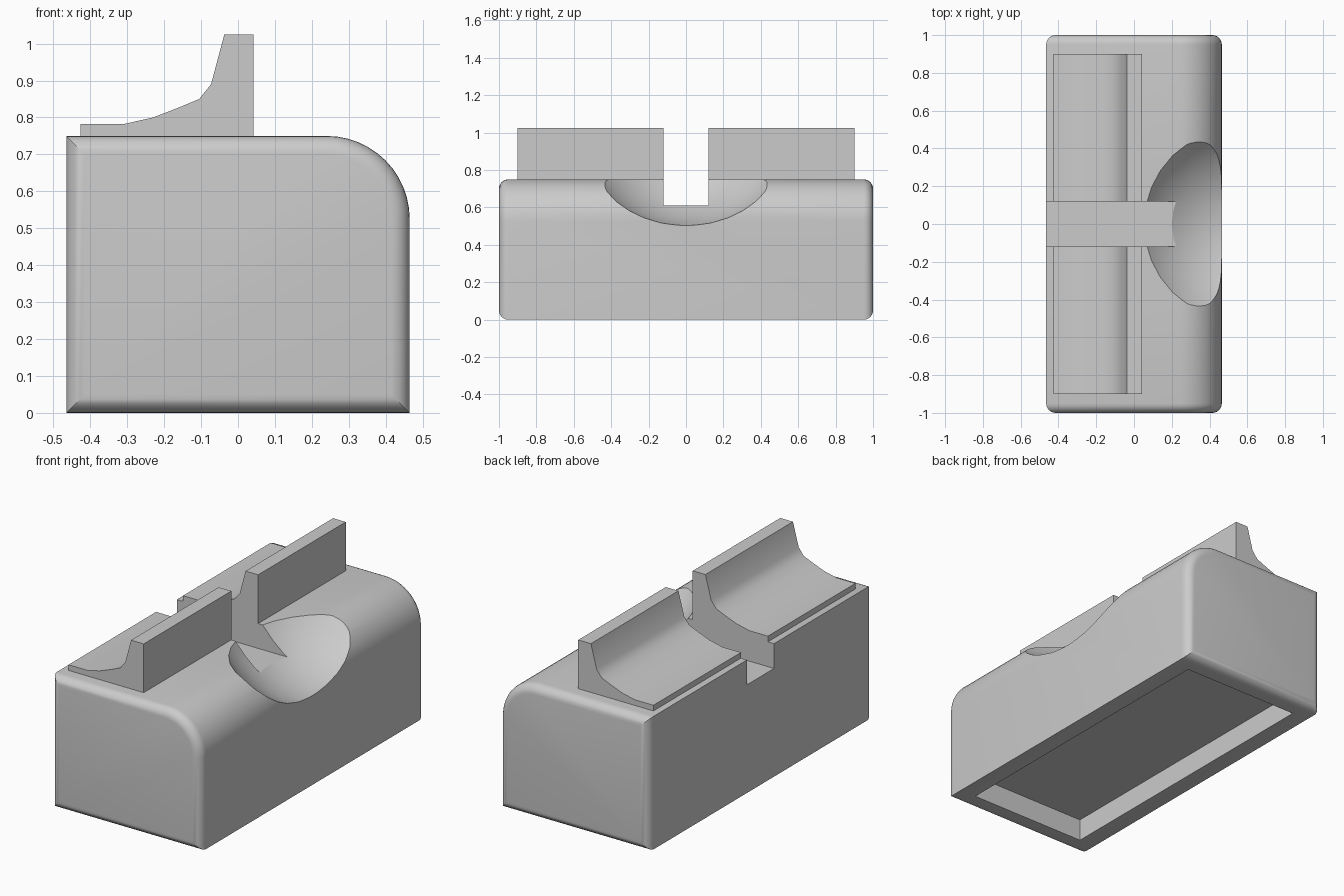
import bpy
import bmesh
from math import cos, sin, pi, radians
from mathutils import Matrix

if "Cube" in bpy.data.objects:
    bpy.data.objects.remove(bpy.data.objects["Cube"], do_unlink=True)

grey = bpy.data.materials.new("light grey")
grey.use_nodes = True
colour = (0.6, 0.6, 0.6, 1)
grey.diffuse_color = colour
grey.node_tree.nodes["Principled BSDF"].inputs["Base Color"].default_value = colour


def make_object(name, bm):
    bmesh.ops.recalc_face_normals(bm, faces=bm.faces)
    mesh = bpy.data.meshes.new(name)
    bm.to_mesh(mesh)
    bm.free()
    mesh.materials.append(grey)
    obj = bpy.data.objects.new(name, mesh)
    bpy.context.collection.objects.link(obj)
    return obj


def extrude_profile(name, points, y0, y1, round_ends=0):
    """Extrude an x-z outline along y, optionally rounding the end rims."""
    bm = bmesh.new()
    face = bm.faces.new([bm.verts.new((x, y0, z)) for x, z in points])
    new = bmesh.ops.extrude_face_region(bm, geom=[face])["geom"]
    bmesh.ops.translate(bm, vec=(0, y1 - y0, 0),
                        verts=[v for v in new if isinstance(v, bmesh.types.BMVert)])
    if round_ends:
        rims = [e for e in bm.edges
                if abs(e.verts[0].co.y - e.verts[1].co.y) < 0.001]
        bmesh.ops.bevel(bm, geom=rims, offset=round_ends, segments=6,
                        profile=0.5, affect='EDGES')
    return make_object(name, bm)


def box(name, x0, x1, y, z0, z1):
    return extrude_profile(name, [(x0, z0), (x1, z0), (x1, z1), (x0, z1)], -y, y)


def activate(obj):
    bpy.ops.object.select_all(action='DESELECT')
    obj.select_set(True)
    bpy.context.view_layer.objects.active = obj


def cut(target, cutter):
    mod = target.modifiers.new("cut", 'BOOLEAN')
    mod.operation = 'DIFFERENCE'
    mod.solver = 'EXACT'
    mod.object = cutter
    activate(target)
    bpy.ops.object.modifier_apply(modifier=mod.name)
    bpy.data.objects.remove(cutter, do_unlink=True)


def smooth(obj):
    activate(obj)
    bpy.ops.object.shade_smooth_by_angle(angle=radians(30))


# Body: block with one large rounded top edge and softened ends
half, top, radius = 0.465, 0.75, 0.225
outline = [(-half, 0), (half, 0)]
for i in range(13):
    a = i / 12 * pi / 2
    outline.append((half - radius + radius * cos(a), top - radius + radius * sin(a)))
outline.append((-half, top))
body = extrude_profile("body", outline, -1, 1, round_ends=0.05)

# Underside recess
cut(body, box("recess_cutter", -0.365, 0.365, 0.885, -0.1, 0.125))

# Spherical thumb scoop
bm = bmesh.new()
bmesh.ops.create_uvsphere(bm, u_segments=32, v_segments=24, radius=0.64,
                          matrix=Matrix.Translation((0.565, 0, 1.135)))
cut(body, make_object("scoop_cutter", bm))

# Slot running from the rear edge into the scoop
cut(body, box("slot_cutter", -0.6, 0.5, 0.12, 0.61, 1.2))
smooth(body)

# Pair of curved rails on top
rail = [(-0.427, top), (0.042, top), (0.042, 1.025), (-0.037, 1.025),
        (-0.073, 0.89), (-0.105, 0.85), (-0.165, 0.825), (-0.23, 0.8),
        (-0.31, 0.782), (-0.427, 0.782)]
for name, y0, y1 in (("front_rail", -0.9, -0.12), ("back_rail", 0.12, 0.9)):
    smooth(extrude_profile(name, rail, y0, y1))
